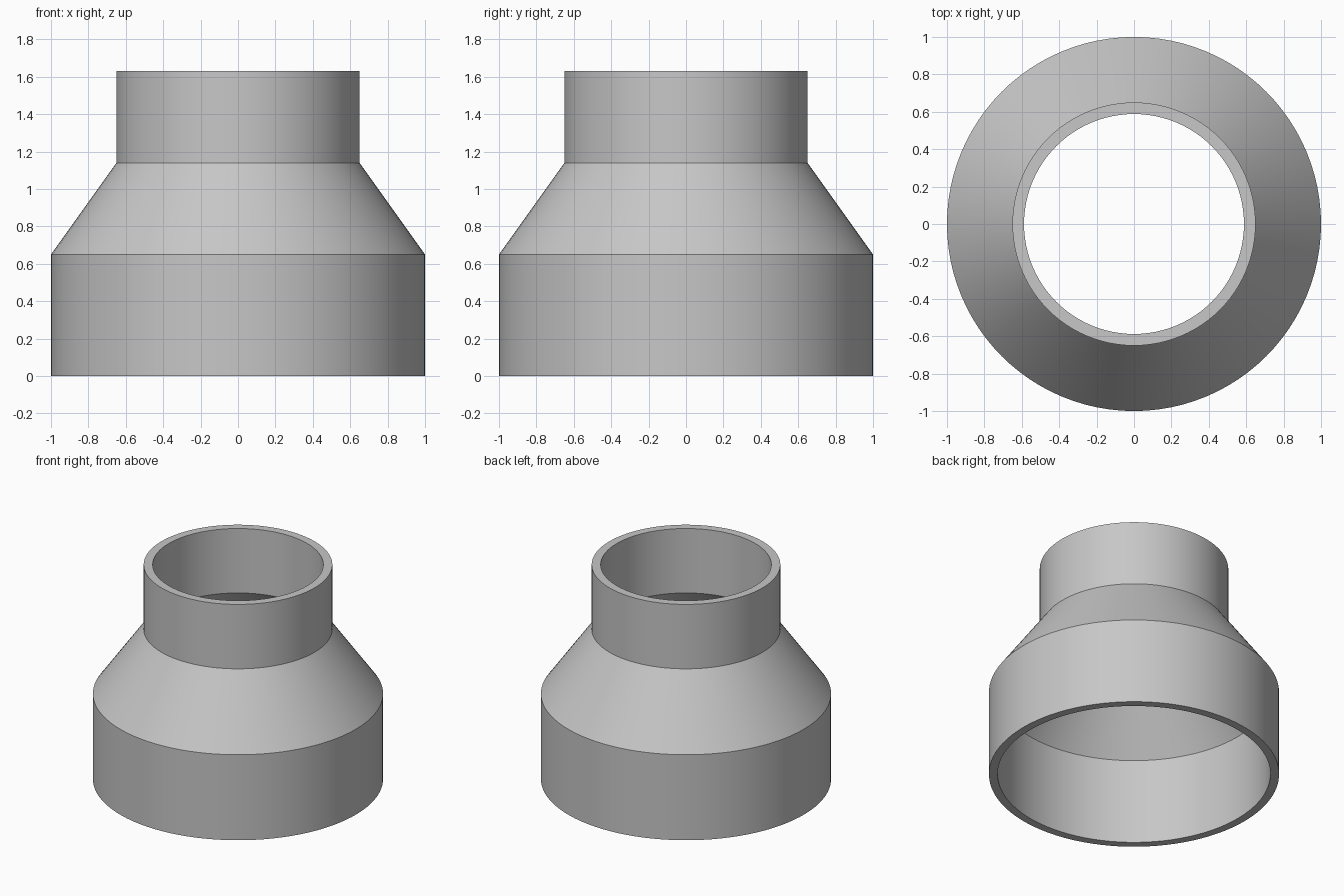
import bpy, bmesh, math

if "Cube" in bpy.data.objects:
    bpy.data.objects.remove(bpy.data.objects["Cube"])

SEGMENTS = 96

grey = bpy.data.materials.new("plain grey")
grey.diffuse_color = (0.57, 0.57, 0.57, 1.0)
grey.use_nodes = True
grey.node_tree.nodes["Principled BSDF"].inputs["Base Color"].default_value = grey.diffuse_color

# Closed wall profile (radius, height): up the outside, down the bore
profile = [(1.0, 0.0), (1.0, 0.65), (0.65, 1.14), (0.65, 1.63),
           (0.588, 1.63), (0.588, 1.14), (0.94, 0.65), (0.94, 0.0)]

# Reducer: the profile turned around the vertical axis
bm = bmesh.new()
rings = []
for i in range(SEGMENTS):
    a = 2 * math.pi * i / SEGMENTS
    rings.append([bm.verts.new((r * math.cos(a), r * math.sin(a), z)) for r, z in profile])
n = len(profile)
for i in range(SEGMENTS):
    here, nxt = rings[i], rings[(i + 1) % SEGMENTS]
    for j in range(n):
        k = (j + 1) % n
        bm.faces.new((here[j], nxt[j], nxt[k], here[k]))
bmesh.ops.recalc_face_normals(bm, faces=bm.faces)

mesh = bpy.data.meshes.new("pipe_reducer")
bm.to_mesh(mesh)
bm.free()
mesh.materials.append(grey)
reducer = bpy.data.objects.new("pipe_reducer", mesh)
bpy.context.collection.objects.link(reducer)

# Smooth walls with crisp rims and creases
bpy.context.view_layer.objects.active = reducer
reducer.select_set(True)
bpy.ops.object.shade_smooth_by_angle(angle=math.radians(25))
